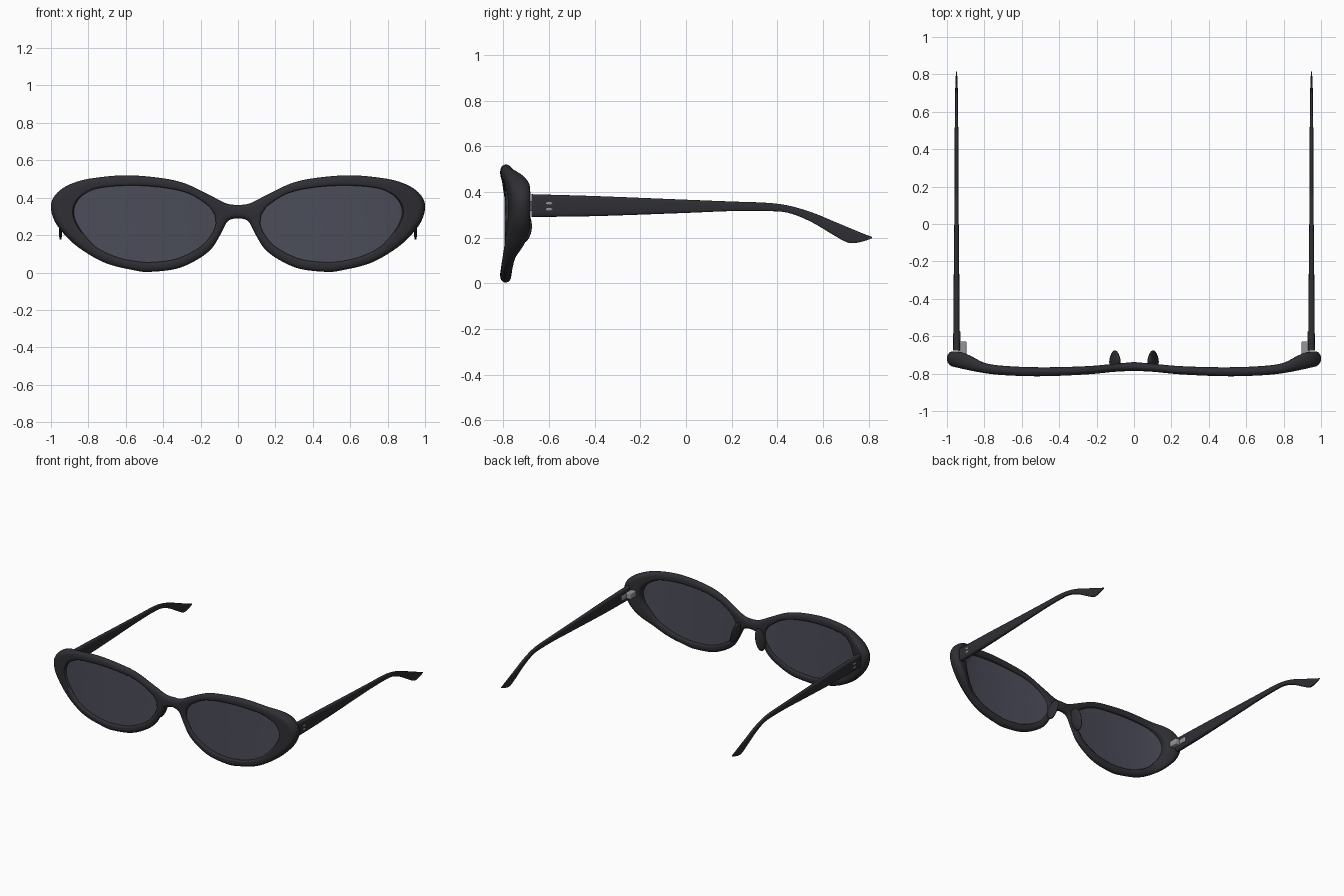
import bpy, bmesh, math
from mathutils import Vector, Matrix, kdtree

if "Cube" in bpy.data.objects:
    bpy.data.objects.remove(bpy.data.objects["Cube"])


def material(name, rgb):
    m = bpy.data.materials.new(name)
    m.diffuse_color = (*rgb, 1)
    m.use_nodes = True
    m.node_tree.nodes["Principled BSDF"].inputs["Base Color"].default_value = m.diffuse_color
    return m


DARK = material("dark_plastic", (0.028, 0.028, 0.034))
TINT = material("tinted_lens", (0.07, 0.073, 0.1))
METAL = material("metal", (0.3, 0.3, 0.32))


def finish(name, bm, mat, angle=45, bevel=0):
    """Turn a right-hand bmesh into a smooth object mirrored across x = 0."""
    bmesh.ops.remove_doubles(bm, verts=bm.verts, dist=1e-5)
    bmesh.ops.recalc_face_normals(bm, faces=bm.faces)
    me = bpy.data.meshes.new(name)
    bm.to_mesh(me)
    bm.free()
    me.materials.append(mat)
    ob = bpy.data.objects.new(name, me)
    bpy.context.collection.objects.link(ob)
    bpy.ops.object.select_all(action='DESELECT')
    ob.select_set(True)
    bpy.context.view_layer.objects.active = ob
    bpy.ops.object.shade_smooth_by_angle(angle=math.radians(angle))
    if bevel:
        b = ob.modifiers.new("Bevel", 'BEVEL')
        b.width, b.segments = bevel, 3
    ob.modifiers.new("Mirror", 'MIRROR')
    return ob


def loft(rings, cyclic=False, closed=True, caps=False):
    bm = bmesh.new()
    vs = [[bm.verts.new(p) for p in r] for r in rings]
    n = len(rings[0])
    for i in range(len(vs) if cyclic else len(vs) - 1):
        a, b = vs[i], vs[(i + 1) % len(vs)]
        for j in range(n if closed else n - 1):
            k = (j + 1) % n
            bm.faces.new((a[j], a[k], b[k], b[j]))
    if caps:
        bm.faces.new(vs[0])
        bm.faces.new(vs[-1])
    return bm


def catmull(p0, p1, p2, p3, t):
    return 0.5 * (2 * p1 + (p2 - p0) * t + (2 * p0 - 5 * p1 + 4 * p2 - p3) * t * t
                  + (3 * p1 - p0 - 3 * p2 + p3) * t ** 3)


def curve(table, x):
    """Smooth interpolation of (x, value) pairs."""
    x = min(max(x, table[0][0]), table[-1][0])
    def slope(i):
        a, b = table[max(i - 1, 0)], table[min(i + 1, len(table) - 1)]
        return (b[1] - a[1]) / (b[0] - a[0])
    for i in range(len(table) - 1):
        (x0, v0), (x1, v1) = table[i], table[i + 1]
        if x <= x1:
            w = x1 - x0
            t = (x - x0) / w
            h = t * t * (3 - 2 * t)
            return (v0 * (1 - h) + v1 * h + w * slope(i) * t * (1 - t) ** 2
                    - w * slope(i + 1) * t * t * (1 - t))


# Matching outer rim and lens opening points, from bridge top clockwise to bridge bottom
PAIRS = [(0, .362, .122, .297), (.064, .37, .13, .318), (.144, .41, .165, .362),
         (.28, .475, .27, .425), (.41, .505, .41, .455), (.60, .52, .58, .465),
         (.786, .503, .74, .452), (.89, .475, .82, .42), (.963, .43, .86, .38),
         (1.0, .365, .877, .33), (.983, .28, .865, .27), (.925, .20, .82, .20),
         (.84, .125, .75, .13), (.706, .05, .64, .08), (.545, .01, .53, .058),
         (.465, .004, .45, .056), (.33, .02, .34, .07), (.225, .065, .25, .107),
         (.144, .125, .18, .155), (.096, .20, .135, .215), (.064, .262, .12, .255),
         (.04, .283, .119, .27), (0, .29, .12, .28)]
OUT = [Vector((p[0], 0, p[1])) for p in PAIRS]
INN = [Vector((p[2], 0, p[3])) for p in PAIRS]
N = len(PAIRS)
FLIP = Matrix.Scale(-1, 3, Vector((1, 0, 0)))
OUT_EXT = [FLIP @ OUT[1]] + OUT + [FLIP @ OUT[-2]]


def stations(per):
    """(outer, inner, on_seam) samples around the eye."""
    res = []
    for i in range(N):
        for s in range(per):
            t = s / per
            inn = catmull(INN[i - 1], INN[i], INN[(i + 1) % N], INN[(i + 2) % N], t)
            if i < N - 1:
                out = catmull(*OUT_EXT[i:i + 4], t)
            else:
                out = OUT[-1].lerp(OUT[0], t)
            res.append((out, inn, i == N - 1 and s > 0))
    return res


def tree(points):
    kd = kdtree.KDTree(len(points))
    for i, p in enumerate(points):
        kd.insert(p, i)
    kd.balance()
    return kd


DENSE = stations(24)
KD_OUT = tree([o for o, i, seam in DENSE if not seam])
KD_IN = tree([i for o, i, seam in DENSE])
FRONT = [(0, -.785), (.1, -.79), (.25, -.804), (.5, -.814), (.7, -.808), (.8, -.797),
         (.9, -.778), (1, -.755)]
BACK = [(0, -.738), (.1, -.747), (.25, -.76), (.5, -.766), (.7, -.758), (.8, -.742),
        (.88, -.702), (.93, -.684), (1, -.682)]


def rounded(kd, p, r):
    d = kd.find(p)[2]
    d = 0 if d < 1e-5 else min(d / r, 1)
    return math.sqrt(1 - (1 - d) ** 2)


# Front frame with bridge: cushioned section between lens opening and outer rim
T = [1, .99, .96, .9, .8, .68, .5, .3, .15, .06, 0]
rings = []
for out, inn, seam in stations(8):
    front, back = [], []
    for t in T:
        p = inn.lerp(out, t)
        f = min(rounded(KD_OUT, p, .028), .6 + .4 * rounded(KD_IN, p, .015))
        a, b = curve(FRONT, p.x), curve(BACK, p.x)
        m, h = (a + b) / 2, (b - a) / 2 * f
        front.append((p.x, m - h, p.z))
        back.append((p.x, m + h, p.z))
    rings.append(front + back[::-1])
finish("front_frame", loft(rings, cyclic=True, closed=False), DARK)

# Lenses: thin curved sheets seated in the rims
C = Vector((.49, 0, .26))
loop = [i for o, i, s in stations(4)]
rings = []
for side, scales in ((-.005, (.02, .2, .4, .6, .8, .95, 1.02)),
                     (.005, (1.02, .95, .8, .6, .4, .2, .02))):
    for k in scales:
        ps = [C + (p - C) * k for p in loop]
        rings.append([(p.x, curve(FRONT, p.x) + .024 + side, p.z) for p in ps])
finish("lenses", loft(rings, caps=True), TINT)

# Temples: y, top z, bottom z, half thickness
ARM = [(-.676, .39, .29, .018), (-.4, .382, .294, .016), (0, .366, .308, .012),
       (.2, .358, .316, .011), (.36, .352, .316, .010), (.45, .340, .308, .010),
       (.55, .311, .268, .009), (.65, .270, .209, .008), (.715, .243, .176, .007),
       (.775, .218, .183, .005), (.815, .203, .197, .002)]
TOP, BOT, WID = ([(a[0], a[k]) for a in ARM] for k in (1, 2, 3))
rings = []
for i in range(61):
    y = -.676 + 1.491 * i / 60
    top, bot, w = curve(TOP, y), curve(BOT, y), curve(WID, y)
    ring = []
    for j in range(20):
        c, s = math.cos(j * math.pi / 10), math.sin(j * math.pi / 10)
        ring.append((.949 + w * math.copysign(abs(c) ** .5, c), y,
                     (top + bot) / 2 + (top - bot) / 2 * math.copysign(abs(s) ** .5, s)))
    rings.append(ring)
finish("temples", loft(rings, caps=True), DARK)


def ellipsoid(bm, centre, radii, tilt=0, taper=0):
    vs = bmesh.ops.create_uvsphere(bm, u_segments=24, v_segments=14, radius=1)["verts"]
    for v in vs:
        v.co.x *= 1 - taper * v.co.y
    bmesh.ops.transform(bm, verts=vs, matrix=Matrix.Translation(centre)
                        @ Matrix.Rotation(tilt, 4, 'Y') @ Matrix.Diagonal((*radii, 1)))


# Nose pads: fins rising from the back of the rim
bm = bmesh.new()
ellipsoid(bm, (.102, -.725, .25), (.022, .05, .08), math.radians(-15), .5)
finish("nose_pads", bm, DARK)

# Rivets on the outer side of the temples
bm = bmesh.new()
for z in (.324, .350):
    ellipsoid(bm, (.964, -.6, z), (.004, .018, .007))
finish("rivets", bm, METAL)

# Hinges: knuckle behind the end piece and plate on the temple
bm = bmesh.new()
for centre, size in (((.917, -.662, .338), (.042, .07, .045)),
                     ((.934, -.605, .338), (.014, .065, .035))):
    bmesh.ops.create_cube(bm, size=1, matrix=Matrix.Translation(centre)
                          @ Matrix.Diagonal((*size, 1)))
finish("hinges", bm, METAL, 60, .006)
